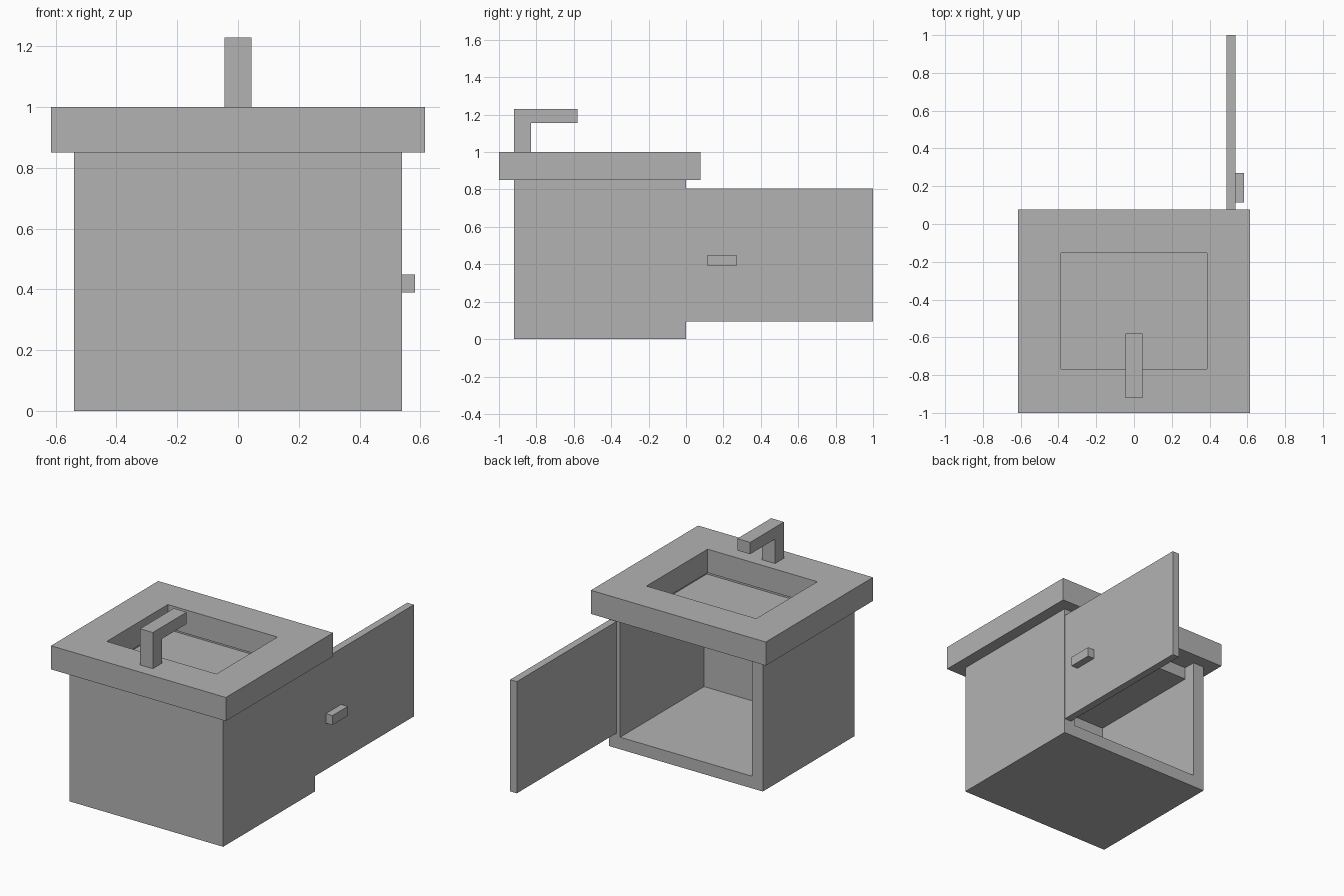
import bpy, bmesh

if "Cube" in bpy.data.objects:
    bpy.data.objects.remove(bpy.data.objects["Cube"])

grey = bpy.data.materials.new("plain_grey")
grey.diffuse_color = (0.45, 0.45, 0.45, 1)
grey.use_nodes = True
grey.node_tree.nodes["Principled BSDF"].inputs["Base Color"].default_value = grey.diffuse_color

WALL = 0.077


def finish(name, bm):
    bmesh.ops.recalc_face_normals(bm, faces=bm.faces[:])
    mesh = bpy.data.meshes.new(name)
    bm.to_mesh(mesh)
    bm.free()
    mesh.materials.append(grey)
    obj = bpy.data.objects.new(name, mesh)
    bpy.context.collection.objects.link(obj)
    return obj


def box_bm(x, y, z):
    bm = bmesh.new()
    bmesh.ops.create_cube(bm, size=1)
    for v in bm.verts:
        v.co = [r[0] if c < 0 else r[1] for c, r in zip(v.co, (x, y, z))]
    return bm


def box(name, x, y, z):
    return finish(name, box_bm(x, y, z))


def face_toward(bm, axis, sign):
    bm.normal_update()
    return max(bm.faces, key=lambda f: sign * f.normal[axis])


def prism_x(name, profile, x0, x1):
    """Extrude a (y, z) profile along x."""
    bm = bmesh.new()
    face = bm.faces.new([bm.verts.new((x0, y, z)) for y, z in profile])
    ext = bmesh.ops.extrude_face_region(bm, geom=[face])
    bmesh.ops.translate(bm, vec=(x1 - x0, 0, 0),
                        verts=[g for g in ext["geom"] if isinstance(g, bmesh.types.BMVert)])
    return finish(name, bm)


# Cabinet shell, open at the top and the back
bm = box_bm((-0.54, 0.54), (-0.92, 0), (0, 0.85))
bmesh.ops.delete(bm, geom=[face_toward(bm, 2, 1), face_toward(bm, 1, 1)], context='FACES_ONLY')
bm.normal_update()
mesh = bpy.data.meshes.new("cabinet")
bm.to_mesh(mesh)
bm.free()
mesh.materials.append(grey)
cabinet = bpy.data.objects.new("cabinet", mesh)
bpy.context.collection.objects.link(cabinet)
shell = cabinet.modifiers.new("wall_thickness", 'SOLIDIFY')
shell.thickness = WALL
shell.offset = -1
shell.use_even_offset = True

# Countertop: a rectangular frame around the basin opening
bm = bmesh.new()


def ring(x, y0, y1, z):
    return [bm.verts.new(p) for p in ((-x, y0, z), (x, y0, z), (x, y1, z), (-x, y1, z))]


loops = [ring(0.615, -1, 0.077, 0.85), ring(0.615, -1, 0.077, 1),
         ring(0.386, -0.768, -0.154, 1), ring(0.386, -0.768, -0.154, 0.85)]
for k in range(4):
    a, b = loops[k], loops[(k + 1) % 4]
    for i in range(4):
        j = (i + 1) % 4
        bm.faces.new((a[i], a[j], b[j], b[i]))
finish("countertop", bm)

# Basin floor slab with a shallow recess
bm = box_bm((-0.463, 0.463), (-0.843, -0.077), (0.773, 0.85))
top = face_toward(bm, 2, 1)
bmesh.ops.inset_region(bm, faces=[top], thickness=WALL + 0.015)
ext = bmesh.ops.extrude_discrete_faces(bm, faces=[top])
bmesh.ops.translate(bm, vec=(0, 0, -0.015), verts=ext["faces"][0].verts[:])
finish("basin", bm)

# Faucet
prism_x("faucet", [(-0.92, 1), (-0.83, 1), (-0.83, 1.155), (-0.58, 1.155),
                   (-0.58, 1.23), (-0.92, 1.23)], -0.045, 0.045)

# Open door and its handle
box("door", (0.49, 0.537), (0, 1), (0.095, 0.805))
box("door_handle", (0.537, 0.583), (0.115, 0.27), (0.39, 0.45))
